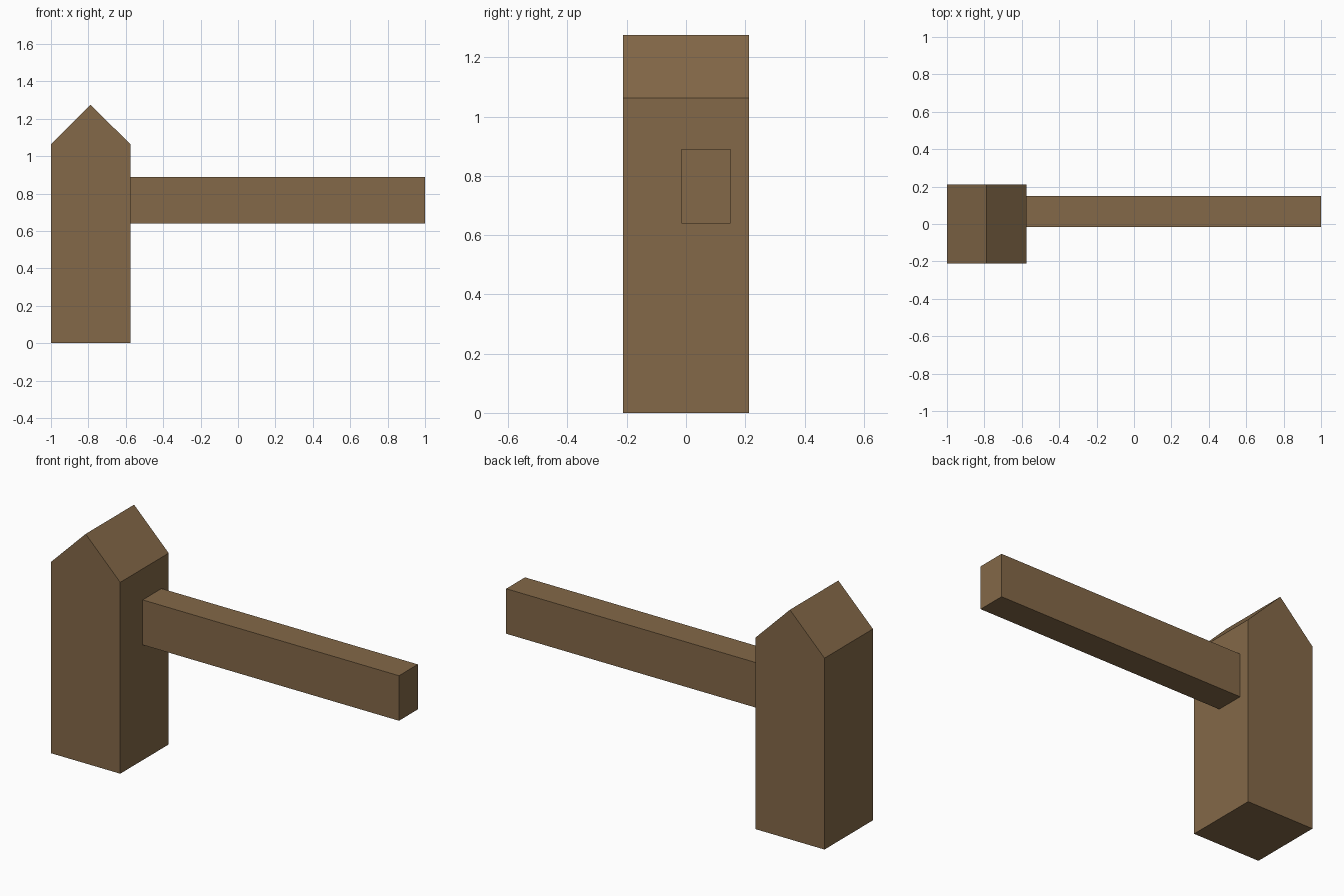
import bpy

if "Cube" in bpy.data.objects:
    bpy.data.objects.remove(bpy.data.objects["Cube"])

wood = bpy.data.materials.new("wood")
wood.diffuse_color = (0.23, 0.14, 0.065, 1)
wood.use_nodes = True
wood.node_tree.nodes["Principled BSDF"].inputs["Base Color"].default_value = wood.diffuse_color


def prism(name, profile, y0, y1):
    """Extrude an (x, z) outline, counter-clockwise from the front, along y."""
    n = len(profile)
    verts = [(x, y, z) for y in (y0, y1) for x, z in profile]
    faces = [tuple(range(n)), tuple(range(2 * n - 1, n - 1, -1))]
    faces += [(i, i + n, (i + 1) % n + n, (i + 1) % n) for i in range(n)]
    mesh = bpy.data.meshes.new(name)
    mesh.from_pydata(verts, [], faces)
    mesh.materials.append(wood)
    obj = bpy.data.objects.new(name, mesh)
    bpy.context.collection.objects.link(obj)
    return obj


left, right, half = -1.0, -0.575, 0.2125

# Square post with a ridged top
prism("post", [(left, 0), (right, 0), (right, 1.063),
               ((left + right) / 2, 1.275), (left, 1.063)], -half, half)

# Off-centre rail butting against the post
prism("rail", [(right, 0.64), (1, 0.64), (1, 0.89), (right, 0.89)],
      -0.015, 0.15)
